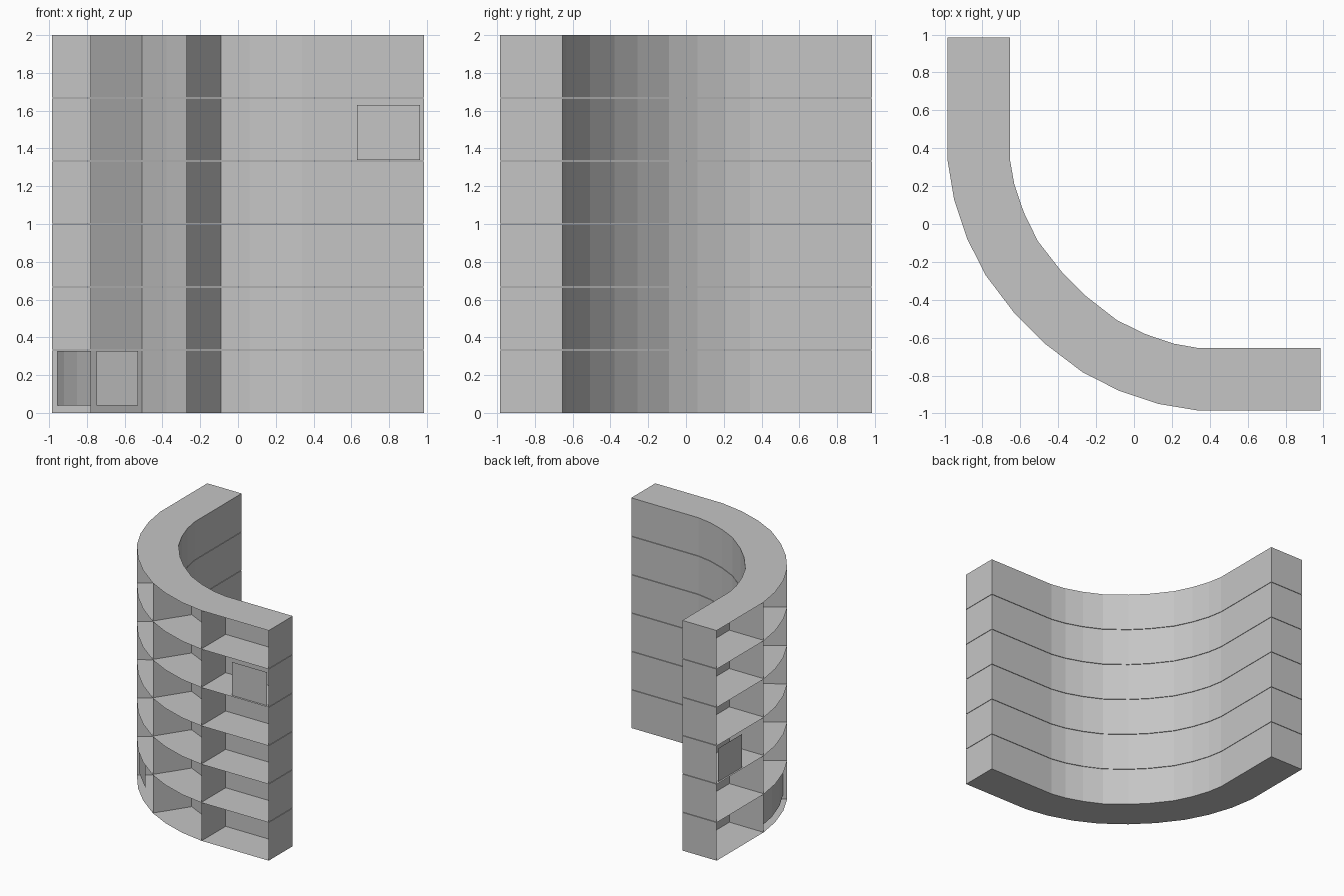
import bpy, bmesh

cube = bpy.data.objects.get("Cube")
if cube:
    bpy.data.objects.remove(cube, do_unlink=True)

ROWS, HEIGHT, GAP = 6, 2.0, 0.002
ROW_H = HEIGHT / ROWS

grey = bpy.data.materials.new("plain_grey")
grey.use_nodes = True
grey.diffuse_color = (0.56, 0.56, 0.56, 1)
grey.node_tree.nodes["Principled BSDF"].inputs["Base Color"].default_value = (0.56, 0.56, 0.56, 1)


def mirrored(half):
    """Complete a plan outline across the diagonal x = y."""
    return half + [(y, x) for x, y in reversed(half)]


# Plan outlines: open outer side and closed inner side
outer = mirrored([(-.985, .985), (-.985, .34), (-.95, .13), (-.88, -.08), (-.782, -.272), (-.632, -.47)])
inner = mirrored([(-.655, .985), (-.655, .34), (-.632, .21), (-.582, .062), (-.508, -.09), (-.378, -.257)])

# Index ranges of the modules along the outlines
modules = {"right_straight": (0, 1), "right_curve": (1, 4), "middle_curve": (4, 7),
           "left_curve": (7, 10), "left_straight": (10, 11)}


def finish(bm, name):
    bmesh.ops.recalc_face_normals(bm, faces=bm.faces)
    mesh = bpy.data.meshes.new(name)
    bm.to_mesh(mesh)
    bm.free()
    mesh.materials.append(grey)
    obj = bpy.data.objects.new(name, mesh)
    bpy.context.collection.objects.link(obj)


def cubby(name, first, last, z0, z1):
    """Thin-walled open box: floor, ceiling, two dividers and back wall."""
    bm = bmesh.new()

    def ring(path, z):
        return [bm.verts.new((x, y, z)) for x, y in path[first:last + 1]]

    ol, ou, il, iu = ring(outer, z0), ring(outer, z1), ring(inner, z0), ring(inner, z1)
    for i in range(last - first):
        bm.faces.new((ol[i], ol[i + 1], il[i + 1], il[i]))
        bm.faces.new((ou[i], ou[i + 1], iu[i + 1], iu[i]))
        bm.faces.new((il[i], il[i + 1], iu[i + 1], iu[i]))
    for i in (0, -1):
        bm.faces.new((ol[i], il[i], iu[i], ou[i]))
    finish(bm, name)


def door(name, path, z0, z1):
    """Upright panel following a plan path."""
    bm = bmesh.new()
    low = [bm.verts.new((x, y, z0)) for x, y in path]
    high = [bm.verts.new((x, y, z1)) for x, y in path]
    for i in range(len(path) - 1):
        bm.faces.new((low[i], low[i + 1], high[i + 1], high[i]))
    finish(bm, name)


# Stacked shelf modules
for row in range(ROWS):
    z0 = row * ROW_H + (GAP if row else 0)
    z1 = (row + 1) * ROW_H - (GAP if row < ROWS - 1 else 0)
    for label, (first, last) in modules.items():
        cubby(f"{label}_shelf_{row + 1}", first, last, z0, z1)

# Doors
door("left_flat_door", [(.63, -.98), (.963, -.98)], 1.34, 1.63)
door("right_flat_door", [(-.98, .963), (-.98, .63)], .674, .964)
door("middle_flat_door", [(-.75, -.29), (-.53, -.51)], .04, .328)
door("right_curved_door", [(-.955, .335), (-.922, .137), (-.853, -.066), (-.757, -.25)], .04, .328)
